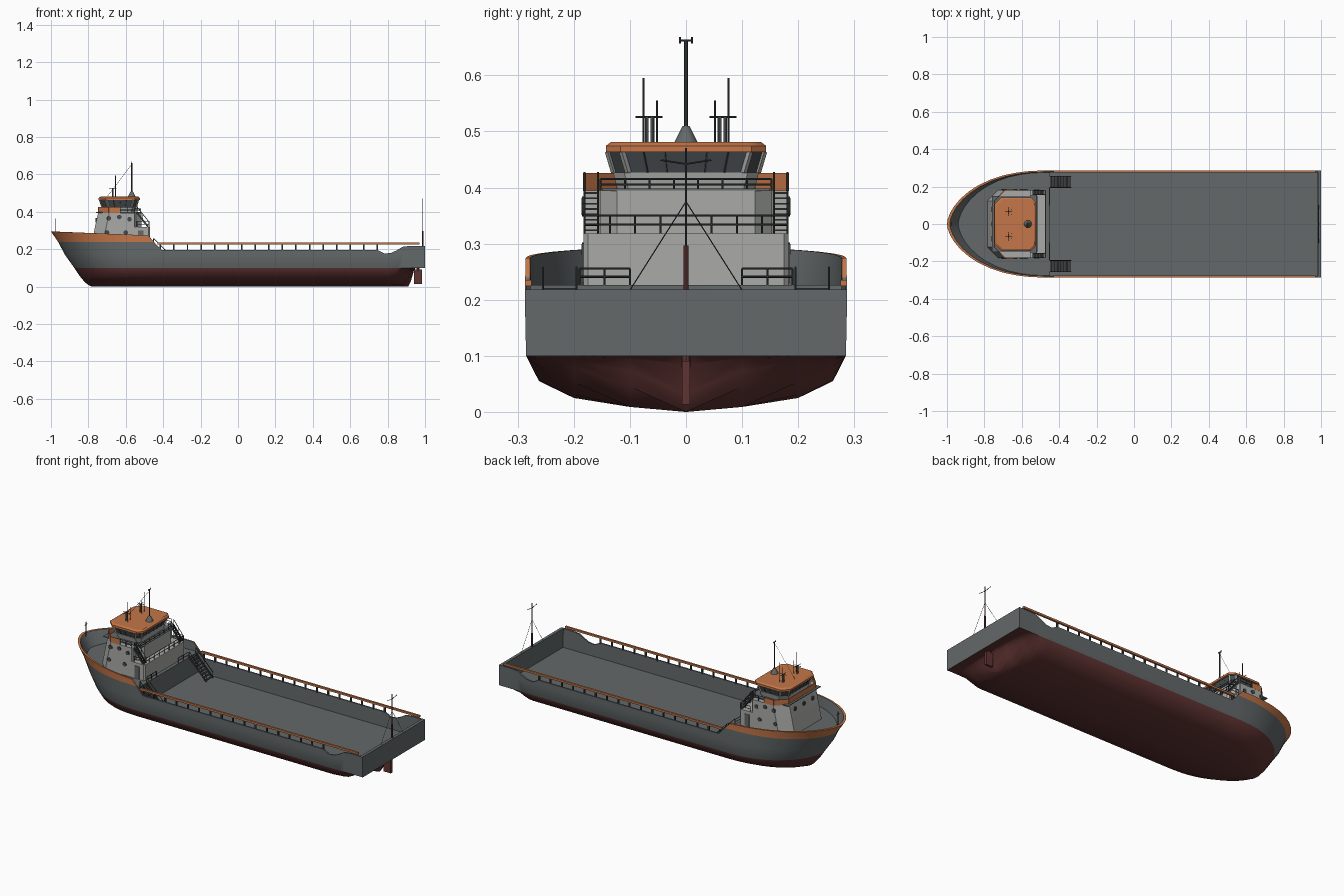
import bpy, bmesh, math
from mathutils import Vector, Matrix

if "Cube" in bpy.data.objects:
    bpy.data.objects.remove(bpy.data.objects["Cube"])

def mat(name, c):
    m = bpy.data.materials.new(name)
    m.diffuse_color = (*c, 1)
    m.use_nodes = True
    m.node_tree.nodes["Principled BSDF"].inputs["Base Color"].default_value = m.diffuse_color
    return m

RED = mat("antifouling red", (0.115, 0.034, 0.032))
GREY = mat("hull grey", (0.125, 0.14, 0.142))
ORANGE = mat("trim orange", (0.55, 0.18, 0.065))
LIGHT = mat("house light grey", (0.40, 0.41, 0.39))
DARK = mat("fittings dark", (0.045, 0.05, 0.052))
GLASS = mat("window glass", (0.06, 0.07, 0.075))

def finish(name, bm, mats, angle=35):
    bmesh.ops.remove_doubles(bm, verts=bm.verts, dist=1e-5)
    bmesh.ops.recalc_face_normals(bm, faces=bm.faces)
    me = bpy.data.meshes.new(name)
    bm.to_mesh(me)
    bm.free()
    for m in mats:
        me.materials.append(m)
    me.shade_smooth()
    me.set_sharp_from_angle(angle=math.radians(angle))
    ob = bpy.data.objects.new(name, me)
    bpy.context.collection.objects.link(ob)
    return ob

def rods(name, segs, r, m, n=8, r2=None):
    """Round bars between pairs of points."""
    bm = bmesh.new()
    for p, q in segs:
        p, q = Vector(p), Vector(q)
        d = q - p
        M = Matrix.Translation((p + q) / 2) @ d.to_track_quat('Z', 'Y').to_matrix().to_4x4()
        bmesh.ops.create_cone(bm, cap_ends=True, segments=n, radius1=r,
                              radius2=r if r2 is None else r2, depth=d.length, matrix=M)
    return finish(name, bm, [m])

def planks(name, segs, w, h, m):
    """Boxes running from p to q, w wide and h high."""
    bm = bmesh.new()
    for p, q in segs:
        p, q = Vector(p), Vector(q)
        d = q - p
        x = d.normalized()
        side = Vector((0, 0, 1)).cross(x)
        side = side.normalized() if side.length > 1e-4 else Vector((0, 1, 0))
        R = Matrix((x, side, x.cross(side))).transposed().to_4x4()
        S = Matrix.Diagonal((d.length, w, h, 1))
        bmesh.ops.create_cube(bm, size=1, matrix=Matrix.Translation((p + q) / 2) @ R @ S)
    return finish(name, bm, [m])

def outline(x0, x1, hy, cf, ca, z):
    """Rectangle with cut corners; the front of the house is at x0."""
    return [Vector(p) for p in ((x0, hy - cf, z), (x0, cf - hy, z), (x0 + cf, -hy, z), (x1 - ca, -hy, z),
            (x1, ca - hy, z), (x1, hy - ca, z), (x1 - ca, hy, z), (x0 + cf, hy, z))]

def loft(name, rings, m):
    bm = bmesh.new()
    rs = [[bm.verts.new(p) for p in outline(*r)] for r in rings]
    for a, b in zip(rs, rs[1:]):
        for i in range(8):
            bm.faces.new((a[i], a[(i + 1) % 8], b[(i + 1) % 8], b[i]))
    bm.faces.new(rs[0])
    bm.faces.new(rs[-1])
    return finish(name, bm, [m], 30)

def interp(x, pts):
    for (a, va), (b, vb) in zip(pts, pts[1:]):
        if x <= b:
            return va + (vb - va) * max(0, x - a) / (b - a)
    return pts[-1][1]

# Hull: one closed lofted skin with bulwark, foredeck and cargo deck
SHEER = [(-1, .295), (-.48, .274), (-.45, .24), (-.41, .197), (.745, .197), (.785, .177),
         (.82, .181), (.85, .195), (.88, .213), (.92, .218), (1, .218)]
LEVELS = [(0, 0, -.78, .91), (.009, .1, -.80, .88), (.025, .2, -.82, .83), (.055, .262, -.845, .80),
          (.1, .285, -.875, 1), (.17, .2865, -.925, 1), (.24, .2865, -.962, 1), (9, .2865, -1, 1)]
BREAK = -.45
stations = [BREAK - .55 * u for u in (1, .992, .97, .93, .87, .79, .7, .58, .45, .32, .2, .0546, .0)]
stations += [-.4495, -.41, -.2, 0, .2, .4, .6, .745, .785, .80, .82, .85, .88, .91, .925, .94, .95, .982, .9825, 1]

def column(X, s):
    u = max(0, (BREAK - X) / .55)
    f = max(0, 1 - u ** 2.4) ** .6
    place = lambda x0: X if X > BREAK else BREAK - u * (BREAK - x0)
    top = interp(X, SHEER)
    pts = []
    for z, y, x0, rise in LEVELS:
        if z < .1:
            t = min(1, max(0, (X - rise) / (.95 - rise)))
            z += (.1 - z) * t * t * (3 - 2 * t)
        pts.append((place(x0), s * y * f, min(z, top)))
    deck = .226 if X <= BREAK else .11 if X < .9822 else top
    pts.append((place(-.985), s * .278 * f, top))
    pts.append((place(-.94), s * .276 * f, deck))
    pts.append((place(-.94), 0, deck))
    return pts

bm = bmesh.new()
for s in (1, -1):
    cols = [[bm.verts.new(p) for p in column(X, s)] for X in stations]
    for a, b in zip(cols, cols[1:]):
        for i in range(10):
            f = bm.faces.new((a[i], b[i], b[i + 1], a[i + 1]))
            x = f.calc_center_median().x
            f.material_index = 0 if i < 4 else 2 if i in (6, 7) and x < -.43 else 1
    bm.faces.new(cols[-1][4:] + [bm.verts.new((1, 0, .1))]).material_index = 1
bmesh.ops.dissolve_degenerate(bm, dist=1e-5, edges=bm.edges)
finish("hull", bm, [RED, GREY, ORANGE], 40)

# Rudder
planks("rudder", [((.94, 0, .052), (.985, 0, .052))], .014, .078, RED)
rods("rudder_stock", [((.962, 0, .08), (.962, 0, .11))], .008, RED)

# Cargo rails along both sides
planks("cargo_rail", [((-.43, s * .281, .23), (.97, s * .281, .23)) for s in (1, -1)], .011, .011, ORANGE)
planks("cargo_rail_posts", [((-.415 + i * .0725, s * .281, .19), (-.415 + i * .0725, s * .281, .226))
       for i in range(17) for s in (1, -1)], .008, .008, DARK)

# Deckhouse tiers
loft("house_lower", [(-.785, -.47, .183, .06, .008, .22), (-.765, -.47, .183, .06, .008, .318)], LIGHT)
loft("house_middle", [(-.765, -.55, .183, .06, .004, .318), (-.748, -.55, .183, .06, .004, .395)], LIGHT)
loft("house_middle_aft", [(-.6, -.515, .153, .01, .03, .318), (-.6, -.515, .153, .01, .03, .395)], LIGHT)
loft("bridge_base", [(-.715, -.55, .122, .035, .02, .395), (-.725, -.545, .130, .035, .02, .427)], LIGHT)
low, high = (-.725, -.545, .128, .035, .025, .427), (-.738, -.535, .139, .035, .025, .464)
loft("bridge_windows", [low, high], GLASS)
loft("bridge_roof", [(-.745, -.525, .143, .036, .026, .463), (-.745, -.525, .143, .036, .026, .474),
                     (-.735, -.533, .134, .034, .024, .481)], ORANGE)

# Window pillars on corners and between panes
A, B = outline(*low), outline(*high)
planks("window_pillars", list(zip(A, B)), .008, .008, LIGHT)
mull = []
for i, n in ((0, 6), (2, 4), (4, 6), (6, 4)):
    for k in range(1, n):
        mull.append((A[i].lerp(A[i + 1], k / n), B[i].lerp(B[i + 1], k / n)))
planks("window_mullions", mull, .003, .003, DARK)

# Orange wing screen round the front of the bridge deck
W = [(-.63, -.181), (-.69, -.181), (-.745, -.125), (-.745, .125), (-.69, .181), (-.63, .181)]
planks("bridge_wing_screen", [((*a, .41), (*b, .41)) for a, b in zip(W, W[1:])], .005, .032, ORANGE)

# Portholes and side doors
ports = [(-.69, .365), (-.635, .372), (-.70, .29), (-.60, .29), (-.58, .36)]
rim = [((x, s * .18, z), (x, s * .185, z)) for x, z in ports for s in (1, -1)]
rods("porthole_rims", rim, .012, DARK, 16)
rods("porthole_glass", [(a, (b[0], b[1] * 1.006, b[2])) for a, b in rim], .009, GLASS, 16)
planks("side_doors", [((-.535, s * .183, .265), (-.505, s * .183, .265)) for s in (1, -1)], .005, .07, GREY)
rods("front_portholes", [((-.75, y, .355), (-.761, y, .355)) for y in (-.08, 0, .08)], .012, DARK, 16)

# Stairs: foredeck to cargo deck, and lower house roof to bridge deck
def stairs(name, a, b, y0, y1, n):
    treads, sides, hand = [], [], []
    for s in (1, -1):
        for i in range(n):
            t = (i + .5) / n
            x, z = a[0] + (b[0] - a[0]) * t, a[1] + (b[1] - a[1]) * t
            treads.append(((x, s * y0, z), (x, s * y1, z)))
        for y in (y0, y1):
            p, q = Vector((a[0], s * y, a[1])), Vector((b[0], s * y, b[1]))
            up = Vector((0, 0, .032))
            sides.append((p, q))
            hand += [(p + up, q + up), (p, p + up), (q, q + up), ((p + q) / 2, (p + q) / 2 + up)]
    planks(name + "_treads", treads, .011, .003, DARK)
    planks(name + "_stringers", sides, .003, .009, DARK)
    rods(name + "_handrails", hand, .0018, DARK, 6)

stairs("cargo_stairs", (-.45, .226), (-.34, .113), .195, .255, 9)
stairs("house_stairs", (-.54, .395), (-.48, .319), .157, .181, 8)

# Guard rails on the house decks and foredeck edge
def guard(name, path, z, h, step=.045):
    segs = []
    for a, b in zip(path, path[1:]):
        a, b = Vector((*a, z)), Vector((*b, z))
        n = max(1, round((b - a).length / step))
        for k in (1, .5):
            segs.append((a + Vector((0, 0, h * k)), b + Vector((0, 0, h * k))))
        for i in range(n + 1):
            p = a.lerp(b, i / n)
            segs.append((p, p + Vector((0, 0, h))))
    rods(name, segs, .0018, DARK, 6)

guard("lower_roof_rail", [(-.54, -.181), (-.474, -.181), (-.474, .181), (-.54, .181)], .318, .032)
guard("bridge_deck_rail", [(-.555, -.152), (-.52, -.152), (-.52, .152), (-.555, .152)], .395, .02)
for s, side in ((1, "port"), (-1, "starboard")):
    guard(side + "_wing_rail", [(-.63, s * .181), (-.555, s * .181)], .395, .03)
    guard(side + "_break_rail", [(-.453, s * .1), (-.453, s * .19)], .226, .03)
planks("bridge_deck_slab", [((-.76, 0, .396), (-.515, 0, .396))], .30, .004, GREY)

# Main mast on the bridge roof
rods("mast_base", [((-.568, 0, .478), (-.568, 0, .51))], .022, GREY, 12, .006)
rods("main_mast", [((-.568, 0, .48), (-.568, 0, .662))], .0035, DARK)
rods("mast_top_bars", [((-.568, -.012, .662), (-.568, .012, .662)), ((-.568, -.011, .657), (-.568, -.011, .668)),
                       ((-.568, .011, .657), (-.568, .011, .668))], .0018, DARK)
rods("mast_stay", [((-.568, 0, .655), (-.70, 0, .48))], .0008, DARK, 4)

# Aerials on both sides of the roof
thin, thick = [], []
for s in (1, -1):
    thick += [((-.67, s * .07, .478), (-.67, s * .07, .525)), ((-.67, s * .06, .478), (-.67, s * .06, .525))]
    thin += [((-.67, s * .042, .526), (-.67, s * .09, .526)), ((-.69, s * .066, .526), (-.65, s * .066, .526)),
             ((-.655, s * .076, .48), (-.655, s * .076, .595)), ((-.655, s * .052, .48), (-.655, s * .052, .555))]
rods("aerial_posts", thick, .0035, GREY)
rods("aerial_whips", thin, .0018, DARK, 6)

# Stern mast with stays, and bow jackstaff
rods("stern_mast_foot", [((.988, 0, .215), (.988, 0, .297))], .0045, RED)
rods("stern_mast", [((.988, 0, .29), (.988, 0, .47))], .002, DARK, 6)
rods("stern_mast_arms", [((.988, 0, .442), (.988, s * .045, .449)) for s in (1, -1)], .0015, DARK, 6)
rods("stern_stays", [((.988, 0, .375), (.988, s * .1, .217)) for s in (1, -1)], .001, DARK, 4)
rods("bow_jackstaff", [((-.975, 0, .28), (-.975, 0, .365)), ((-.975, -.012, .35), (-.975, .012, .35))],
     .002, DARK, 6)
